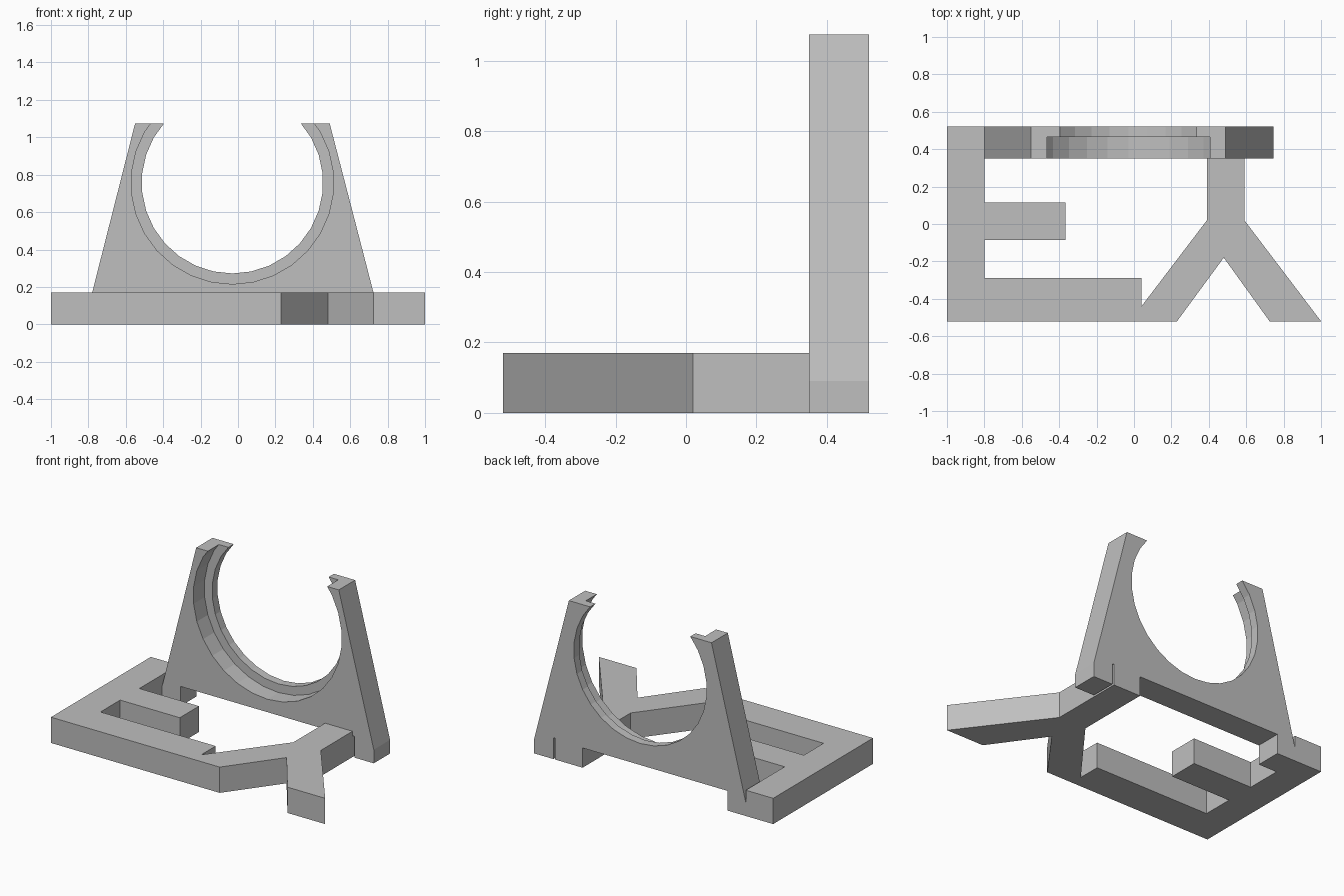
import bpy
import bmesh
from math import radians
from mathutils import Matrix, Vector

cube = bpy.data.objects.get("Cube")
if cube:
    bpy.data.objects.remove(cube, do_unlink=True)

grey = bpy.data.materials.new("plain grey")
grey.use_nodes = True
grey.diffuse_color = (0.52, 0.52, 0.52, 1)
grey.node_tree.nodes["Principled BSDF"].inputs["Base Color"].default_value = grey.diffuse_color


def finish(name, bm):
    """Turn a bmesh into a named, coloured object."""
    bmesh.ops.recalc_face_normals(bm, faces=bm.faces)
    mesh = bpy.data.meshes.new(name)
    bm.to_mesh(mesh)
    bm.free()
    mesh.materials.append(grey)
    obj = bpy.data.objects.new(name, mesh)
    bpy.context.collection.objects.link(obj)
    return obj


def prism(name, points, offset):
    """Extrude a closed outline along the offset vector."""
    bm = bmesh.new()
    face = bm.faces.new([bm.verts.new(p) for p in points])
    result = bmesh.ops.extrude_face_region(bm, geom=[face], use_keep_orig=True)
    verts = [g for g in result["geom"] if isinstance(g, bmesh.types.BMVert)]
    bmesh.ops.translate(bm, verts=verts, vec=Vector(offset))
    return finish(name, bm)


FRONT, BACK, STEP = 0.35, 0.52, 0.465
BASE, TOP = 0.17, 1.075

# Flat base: comb-shaped frame on the right joined to a forked leg on the left
base_outline = [
    (-1, -BACK), (0.23, -BACK), (0.48, -0.18), (0.725, -BACK), (1, -BACK),
    (0.59, 0.02), (0.59, FRONT), (0.39, FRONT), (0.39, 0.02),
    (0.04, -0.44), (0.04, -0.29), (-0.8, -0.29), (-0.8, -0.085),
    (-0.365, -0.085), (-0.365, 0.115), (-0.8, 0.115), (-0.8, BACK), (-1, BACK),
]
prism("base_frame", [(x, y, 0) for x, y in base_outline], (0, 0, BASE))

# Upright tapered plate with feet and a thin slot beside the forked leg
plate_outline = [
    (-0.55, TOP), (-0.8, 0.09), (-0.8, 0), (-0.665, 0), (-0.665, 0.13),
    (0.39, 0.13), (0.39, 0), (0.59, 0), (0.59, 0.14), (0.603, 0.14),
    (0.603, 0), (0.745, 0), (0.745, 0.09), (0.49, TOP),
]
plate = prism("upright_plate", [(x, FRONT, z) for x, z in plate_outline],
              (0, BACK - FRONT, 0))


# Open round seat: a through hole and a wider recess in the front
def cut_round(name, radius, y0, y1):
    bm = bmesh.new()
    bmesh.ops.create_cone(
        bm, cap_ends=True, segments=30, radius1=radius, radius2=radius, depth=y1 - y0,
        matrix=Matrix.Translation((-0.03, (y0 + y1) / 2, 0.757))
        @ Matrix.Rotation(radians(90), 4, "X") @ Matrix.Rotation(radians(90), 4, "Z"))
    # Put a vertex on the side so that a flat lies at the bottom
    bmesh.ops.rotate(bm, verts=bm.verts, cent=(-0.03, 0, 0.757),
                     matrix=Matrix.Rotation(radians(6), 3, "Y"))
    cutter = finish(name, bm)
    cutter.hide_render = True
    cutter.hide_viewport = True
    cutter.display_type = "WIRE"
    mod = plate.modifiers.new(name, "BOOLEAN")
    mod.operation = "DIFFERENCE"
    mod.solver = "EXACT"
    mod.object = cutter


cut_round("hole_cutter", 0.485, FRONT - 0.1, BACK + 0.1)
cut_round("recess_cutter", 0.542, FRONT - 0.1, STEP)
